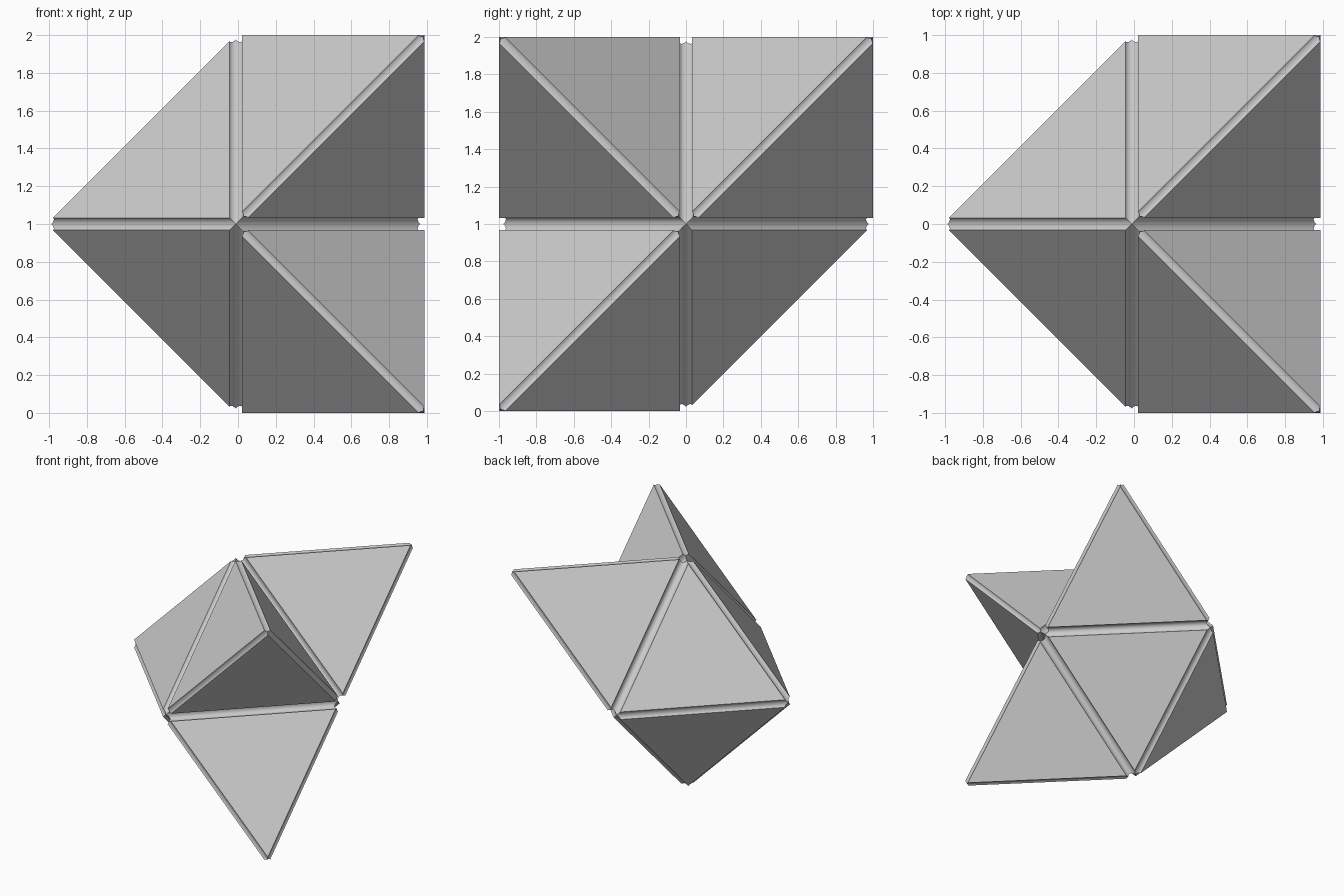
import bpy, bmesh
from itertools import product
from math import acos, cos, sin
from mathutils import Vector

SIZE = 1.033                      # centre to octahedron corner
GROOVE = 0.0404                   # radius of the channel along each edge
STEPS = 20                        # facets across a channel
CENTRE = Vector((-0.012, 0, 1))
SPIKED = {(1, -1, 1), (1, -1, -1), (1, 1, 1)}   # octants carrying a pyramid

cube = bpy.data.objects.get("Cube")
if cube:
    bpy.data.objects.remove(cube, do_unlink=True)

grey = bpy.data.materials.new("light_grey")
grey.use_nodes = True
colour = (0.6, 0.6, 0.6, 1)
grey.diffuse_color = colour
grey.node_tree.nodes["Principled BSDF"].inputs["Base Color"].default_value = colour


def sharp_solid():
    """Octahedron with a tetrahedral spike on three of its faces."""
    bm = bmesh.new()
    corners = {}

    def corner(*p):
        if p not in corners:
            corners[p] = bm.verts.new(Vector(p) * SIZE + CENTRE)
        return corners[p]

    for x, y, z in product((-1, 1), repeat=3):
        ring = [corner(x, 0, 0), corner(0, y, 0), corner(0, 0, z)]
        if (x, y, z) in SPIKED:
            tip = corner(x, y, z)
            for i in range(3):
                bm.faces.new((ring[i], ring[(i + 1) % 3], tip))
        else:
            bm.faces.new(ring)
    bmesh.ops.recalc_face_normals(bm, faces=bm.faces)
    bm.normal_update()
    return bm


def direction(edge, vert):
    return (edge.other_vert(vert).co - vert.co).normalized()


def add_panel(out, face):
    """Triangle drawn in from its edges by the channel radius."""
    mid = face.calc_center_median()
    inradius = face.edges[0].calc_length() / (2 * 3 ** 0.5)
    scale = 1 - GROOVE / inradius
    out.faces.new([out.verts.new(mid + (v.co - mid) * scale) for v in face.verts])


def add_groove(out, edge):
    """Round channel between two panels, mitred against its neighbours."""
    a, b = edge.verts
    f, g = edge.link_faces
    along = direction(edge, a)
    inward = -(f.normal + g.normal).normalized()
    to_face = f.calc_center_median() - a.co
    to_face = (to_face - along * to_face.dot(along)).normalized()
    half = acos(to_face.dot(inward))
    side = (to_face - inward * to_face.dot(inward)).normalized()

    strip = bmesh.new()
    rows = []
    for i in range(STEPS + 1):
        t = half * (2 * i / STEPS - 1)
        offset = (inward * cos(t) + side * sin(t)) * GROOVE
        rows.append([strip.verts.new(v.co + offset) for v in (a, b)])
    for p, q in zip(rows, rows[1:]):
        face = strip.faces.new((p[0], p[1], q[1], q[0]))
        face.normal_update()
        if face.normal.dot(a.co - p[0].co) < 0:
            face.normal_flip()
    for vert in (a, b):
        for other in vert.link_edges:
            if other != edge:
                bmesh.ops.bisect_plane(
                    strip, geom=strip.verts[:] + strip.edges[:] + strip.faces[:],
                    dist=1e-6, plane_co=vert.co, clear_inner=True,
                    plane_no=direction(edge, vert) - direction(other, vert))
    piece = bpy.data.meshes.new("groove_piece")
    strip.to_mesh(piece)
    strip.free()
    out.from_mesh(piece)
    bpy.data.meshes.remove(piece)


# Panels and the channels that join them
frame = sharp_solid()
out = bmesh.new()
for face in frame.faces:
    add_panel(out, face)
for edge in frame.edges:
    add_groove(out, edge)
frame.free()
bmesh.ops.remove_doubles(out, verts=out.verts, dist=1e-4)

mesh = bpy.data.meshes.new("spiked_octahedron")
out.to_mesh(mesh)
out.free()
mesh.materials.append(grey)
body = bpy.data.objects.new("spiked_octahedron", mesh)
bpy.context.collection.objects.link(body)
bpy.context.view_layer.objects.active = body
body.select_set(True)
bpy.ops.object.shade_smooth_by_angle(angle=0.5)
